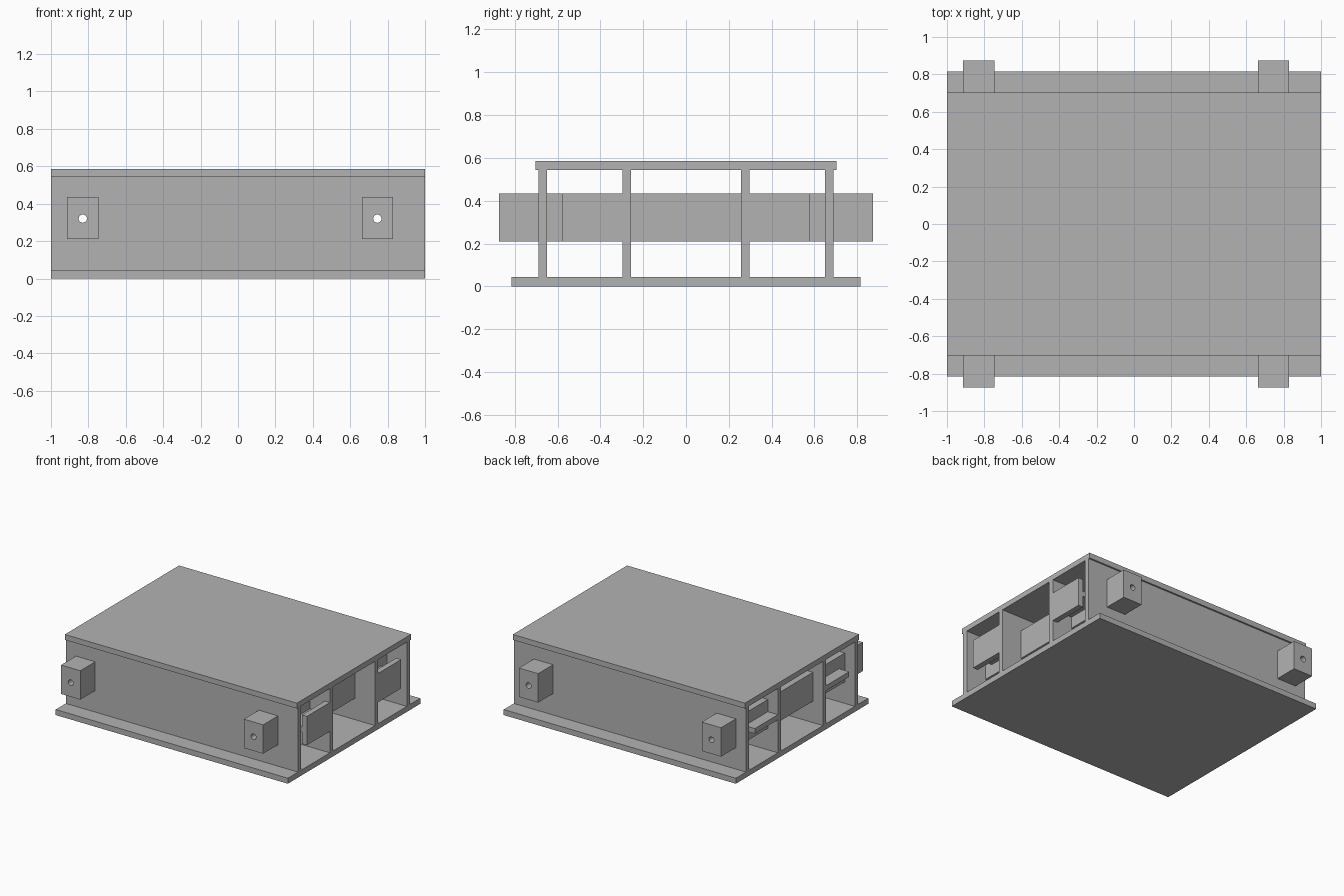
import bpy, math

cube = bpy.data.objects.get("Cube")
if cube:
    bpy.data.objects.remove(cube, do_unlink=True)

# Single painted grey
grey = bpy.data.materials.new("plain grey")
grey.use_nodes = True
colour = (0.45, 0.45, 0.45, 1)
grey.diffuse_color = colour
grey.node_tree.nodes["Principled BSDF"].inputs["Base Color"].default_value = colour


def box(name, xs, ys, zs):
    """Box between the given limits on each axis."""
    spans = (xs, ys, zs)
    bpy.ops.mesh.primitive_cube_add(size=1, location=[sum(s) / 2 for s in spans])
    ob = bpy.context.object
    ob.name = name
    ob.scale = [abs(s[1] - s[0]) for s in spans]
    bpy.ops.object.transform_apply(location=False, rotation=False, scale=True)
    ob.data.materials.append(grey)
    return ob


LENGTH = (-1, 1)
BAR_Z = (0.21, 0.435)
HOLE_Z = 0.32
SIDES = (("front", -1), ("back", 1))

# Flange plates
box("bottom_plate", LENGTH, (-0.815, 0.815), (0, 0.043))
box("top_plate", LENGTH, (-0.703, 0.703), (0.543, 0.585))

drilled = []
for side, s in SIDES:
    # Upright webs running the full length
    drilled.append(box(side + "_outer_web", LENGTH, (s * 0.65, s * 0.69), (0.043, 0.543)))
    drilled.append(box(side + "_inner_web", LENGTH, (s * 0.258, s * 0.297), (0.043, 0.543)))
    # Shelf between the webs, closed by an upright plate at one end
    drilled.append(box(side + "_shelf", LENGTH, (s * 0.258, s * 0.58), (HOLE_Z - 0.02, HOLE_Z + 0.02)))
    box(side + "_end_plate", (0.957, 1), (s * 0.258, s * 0.58), BAR_Z)

# Cross bars passing through all webs
bars = (("right", -0.83), ("left", 0.745))
for side, x in bars:
    drilled.append(box(side + "_cross_bar", (x - 0.083, x + 0.083), (-0.873, 0.873), BAR_Z))

# Round bore along each cross bar
for side, x in bars:
    bpy.ops.mesh.primitive_cylinder_add(vertices=32, radius=0.022, depth=2,
                                        location=(x, 0, HOLE_Z),
                                        rotation=(math.pi / 2, 0, 0))
    cutter = bpy.context.object
    cutter.name = side + "_bore_cutter"
    cutter.hide_render = True
    cutter.data.materials.append(grey)
    for ob in drilled:
        if "cross_bar" in ob.name and not ob.name.startswith(side):
            continue
        mod = ob.modifiers.new("bore", "BOOLEAN")
        mod.operation = "DIFFERENCE"
        mod.solver = "EXACT"
        mod.object = cutter
        bpy.context.view_layer.objects.active = ob
        bpy.ops.object.modifier_apply(modifier=mod.name)
    bpy.data.objects.remove(cutter, do_unlink=True)
